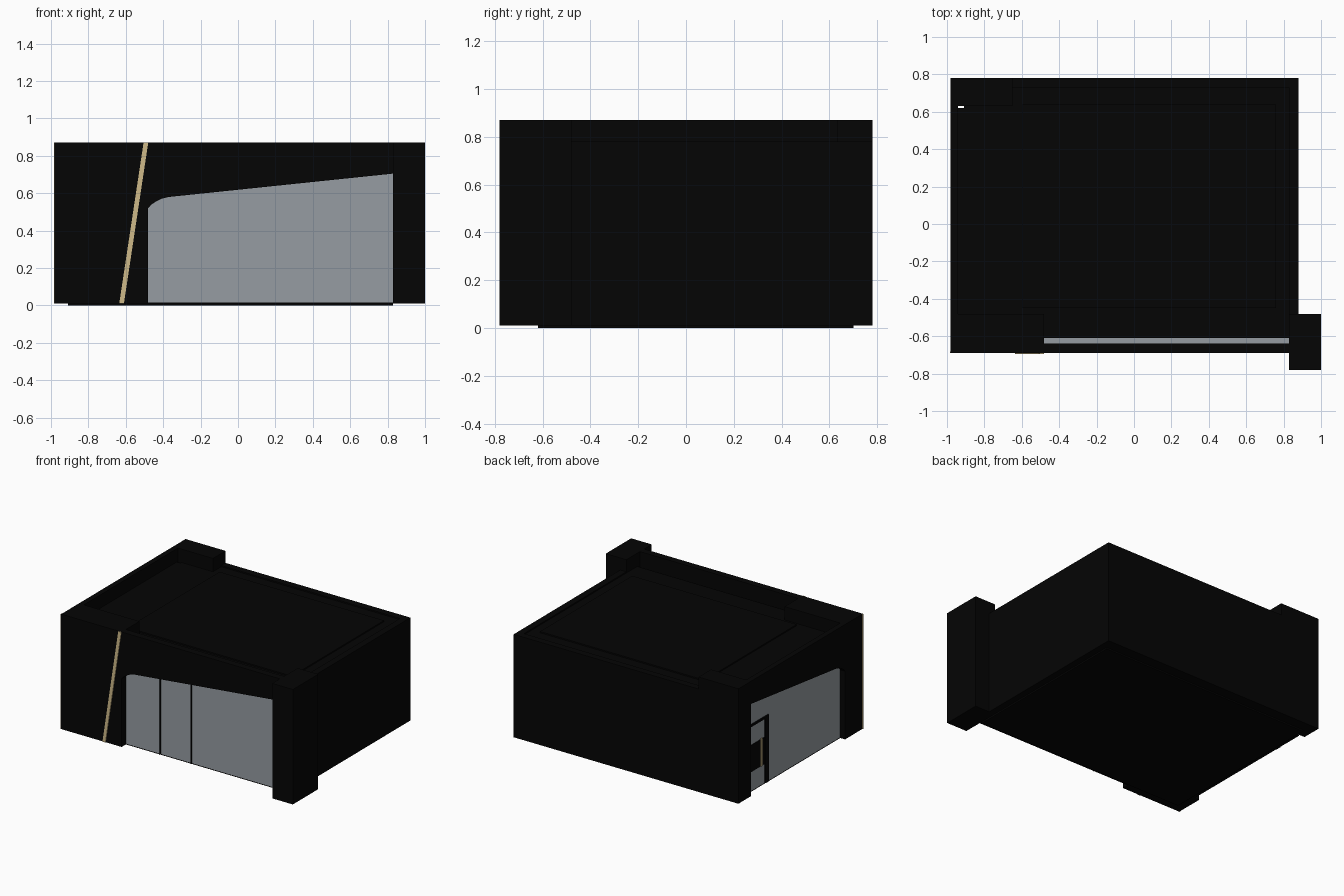
import bpy
import bmesh
from mathutils import Vector

cube = bpy.data.objects.get("Cube")
if cube:
    bpy.data.objects.remove(cube, do_unlink=True)


def material(name, rgb):
    m = bpy.data.materials.new(name)
    m.use_nodes = True
    color = (*rgb, 1.0)
    m.diffuse_color = color
    m.node_tree.nodes["Principled BSDF"].inputs["Base Color"].default_value = color
    return m


BLACK = material("black_cladding", (0.0015, 0.0015, 0.0015))
GLASS = material("grey_glass", (0.305, 0.335, 0.36))
GOLD = material("pale_gold", (0.62, 0.49, 0.25))


def finish(name, bm, mat):
    bmesh.ops.recalc_face_normals(bm, faces=bm.faces[:])
    mesh = bpy.data.meshes.new(name)
    bm.to_mesh(mesh)
    bm.free()
    mesh.materials.append(mat)
    obj = bpy.data.objects.new(name, mesh)
    bpy.context.scene.collection.objects.link(obj)
    return obj


def box(name, x, y, z, mat=BLACK):
    """Box from its (low, high) range on each axis."""
    bm = bmesh.new()
    bmesh.ops.create_cube(bm, size=1)
    for v in bm.verts:
        v.co = Vector([r[0] if c < 0 else r[1] for c, r in zip(v.co, (x, y, z))])
    return finish(name, bm, mat)


def panel(name, outline, depth, mat, side=False):
    """Upright outline extruded through depth, along y, or along x on the side."""
    near, far = depth

    def place(u, z, d):
        return (d, u, z) if side else (u, d, z)

    bm = bmesh.new()
    face = bm.faces.new([bm.verts.new(place(u, z, near)) for u, z in outline])
    ext = bmesh.ops.extrude_face_region(bm, geom=[face])
    moved = [g for g in ext["geom"] if isinstance(g, bmesh.types.BMVert)]
    shift = Vector(place(0, 0, far)) - Vector(place(0, 0, near))
    bmesh.ops.translate(bm, verts=moved, vec=shift)
    return finish(name, bm, mat)


BASE, SILL, TOP, WALL, ROOF = 0.01, 0.016, 0.87, 0.78, 0.77

# Floor slab, black underside edge below the walls and glazing, recessed roof
box("floor_slab", (-0.91, 0.83), (-0.62, 0.70), (0, 0.014))
box("base_plate", (-0.91, 0.85), (-0.64, 0.75), (BASE, SILL))
box("side_sill", (-0.94, -0.91), (-0.48, 0.62), (BASE, SILL))
box("roof", (-0.91, 0.83), (-0.61, 0.73), (ROOF - 0.04, ROOF))
box("side_roof_edge", (-0.94, -0.91), (-0.48, 0.62), (ROOF - 0.04, ROOF))
box("raised_roof", (-0.6, 0.76), (-0.45, 0.64), (ROOF, ROOF + 0.01))

# Corner towers and the forward pillar
box("front_right_tower", (-0.98, -0.48), (-0.69, -0.48), (BASE, TOP))
box("back_right_tower", (-0.98, -0.65), (0.632, 0.78), (BASE, TOP))
box("front_left_pillar", (0.83, 1.0), (-0.78, -0.48), (BASE, TOP))

# Plain walls, lower than the towers
box("left_wall", (0.83, 0.88), (-0.48, 0.78), (BASE, WALL))
box("back_wall", (-0.65, 0.83), (0.73, 0.78), (BASE, WALL))

# Sloping fascias above the glazing, rounded down at the shared tower
CURVE = [(-0.48, 0.52), (-0.465, 0.538), (-0.44, 0.555), (-0.41, 0.57), (-0.37, 0.58)]


def fascia(name, end, end_height, depth, side):
    outline = CURVE + [(end, end_height), (end, TOP), (-0.48, TOP)]
    panel(name, outline, depth, BLACK, side)


fascia("front_fascia", 0.83, 0.705, (-0.69, -0.64), False)
fascia("side_fascia", 0.632, 0.70, (-0.98, -0.94), True)

# Glazing behind the fascias
box("front_glass", (-0.48, 0.83), (-0.64, -0.61), (SILL, 0.74), GLASS)
box("side_glass", (-0.94, -0.91), (-0.48, 0.62), (SILL, 0.73), GLASS)
for i, x in enumerate((-0.19, 0.067)):
    box(f"glass_fin_{i + 1}", (x, x + 0.001), (-0.655, -0.64), (SILL, 0.62))

# Side door: frame, dark middle panel and gold handle
door_x = (-0.95, -0.94)
box("door_post", door_x, (0.375, 0.415), (SILL, 0.515))
box("door_header", door_x, (0.415, 0.62), (0.50, 0.515))
box("door_panel", (-0.945, -0.94), (0.415, 0.62), (0.16, 0.36))
box("door_handle", (-0.95, -0.945), (0.45, 0.468), (0.16, 0.37), GOLD)

# Gold trim: slanted strip on the tower front and a thin corner line
strip = [(-0.635, BASE), (-0.61, BASE), (-0.48, TOP), (-0.505, TOP)]
panel("slanted_gold_strip", strip, (-0.695, -0.69), GOLD)
box("corner_gold_trim", (-0.984, -0.98), (-0.69, -0.682), (BASE, TOP), GOLD)
